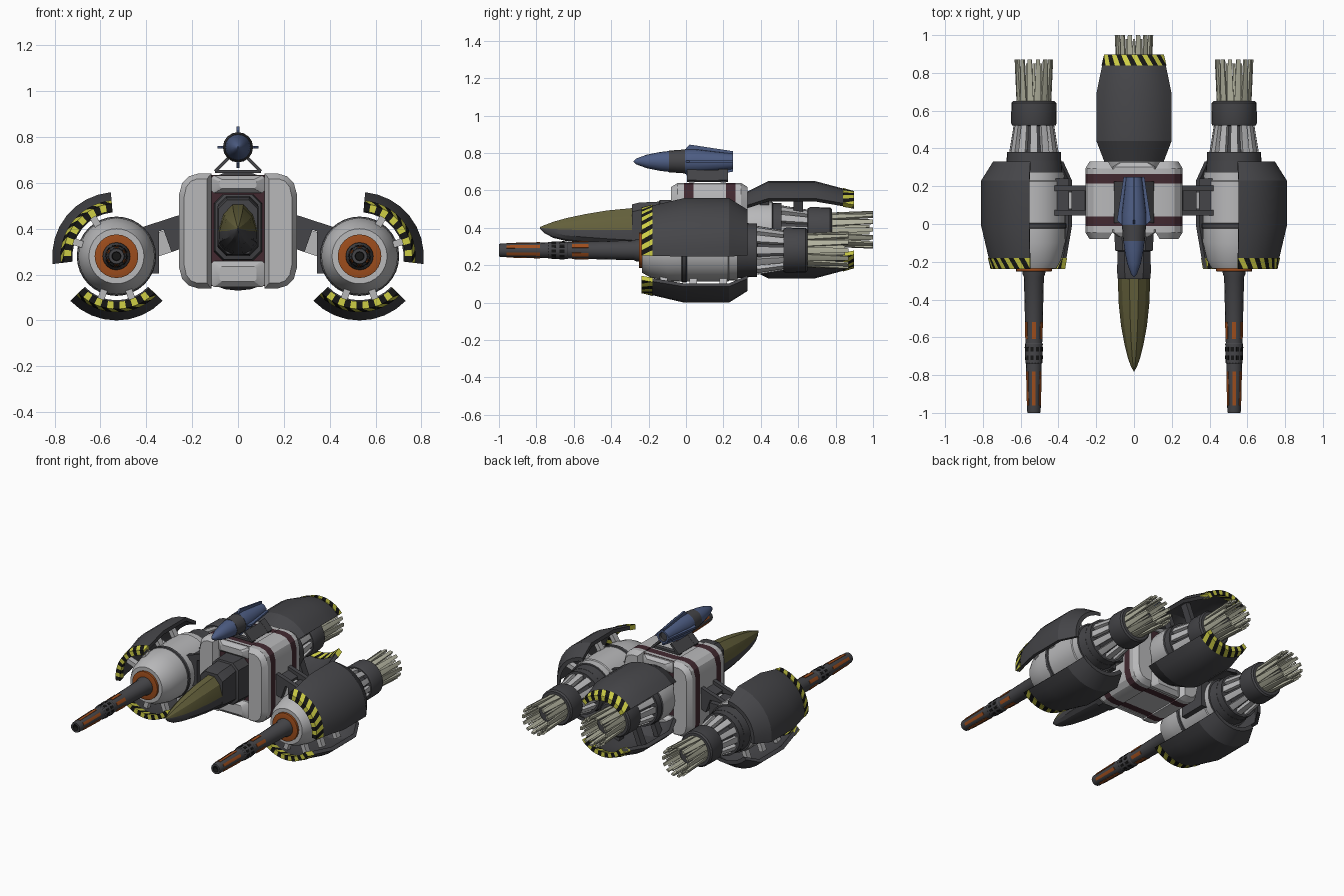
import bpy, bmesh, math
from math import sin, cos, radians as rad

if "Cube" in bpy.data.objects:
    bpy.data.objects.remove(bpy.data.objects["Cube"])

COL = {"dark_grey": (.06, .06, .066), "light_grey": (.48, .48, .49), "maroon": (.055, .022, .03),
       "olive_glass": (.13, .12, .045), "orange": (.34, .075, .012), "blue": (.075, .11, .23),
       "yellow": (.62, .62, .06), "black": (.008, .008, .008), "beige": (.44, .44, .34)}
NAMES = list(COL)
MATS = []
for n, c in COL.items():
    m = bpy.data.materials.new(n)
    m.diffuse_color = (*c, 1)
    m.use_nodes = True
    m.node_tree.nodes["Principled BSDF"].inputs["Base Color"].default_value = m.diffuse_color
    MATS.append(m)


def loft(bm, rings, mat, cap=None):
    """Skin closed rings of 3D points; mat is a name or a rule(segment, side)."""
    vs = [[bm.verts.new(p) for p in r] for r in rings]
    n, faces = len(rings[0]), []
    for i in range(len(vs) - 1):
        for k in range(n):
            j = (k + 1) % n
            f = bm.faces.new((vs[i][k], vs[i][j], vs[i + 1][j], vs[i + 1][k]))
            f.material_index = NAMES.index(mat(i, k) if callable(mat) else mat)
            faces.append(f)
    for r, i in ((vs[0], 0), (vs[-1], len(vs) - 2)):
        f = bm.faces.new(r)
        f.material_index = NAMES.index(cap or (mat(i, 0) if callable(mat) else mat))
        faces.append(f)
    bmesh.ops.recalc_face_normals(bm, faces=faces)


def part(name, *lofts):
    bm = bmesh.new()
    for l in lofts:
        loft(bm, *l)
    me = bpy.data.meshes.new(name)
    bm.to_mesh(me)
    bm.free()
    used = sorted({p.material_index for p in me.polygons})
    idx = [used.index(p.material_index) for p in me.polygons]
    for u in used:
        me.materials.append(MATS[u])
    me.polygons.foreach_set("material_index", idx)
    bpy.context.collection.objects.link(bpy.data.objects.new(name, me))


def lathe(c, prof, mats, n=24):
    """Turned part about a y axis through c=(x, z); mats gives one name per segment."""
    rings = [[(c[0] + r * cos(2 * math.pi * k / n), y, c[1] + r * sin(2 * math.pi * k / n))
              for k in range(n)] for y, r in prof]
    return rings, (lambda i, k: mats[i]) if isinstance(mats, list) else mats


def arc(c, y, r, t, a0, a1, n):
    """Curved strip section: outer arc out, inner arc back (angles in degrees)."""
    A = [rad(a0 + (a1 - a0) * k / n) for k in range(n + 1)]
    return [(c[0] + r * cos(a), y, c[1] + r * sin(a)) for a in A] + \
           [(c[0] + (r - t) * cos(a), y, c[1] + (r - t) * sin(a)) for a in reversed(A)]


def slats(c, y0, y1, r0, r1, h0, h1, count, t, mat, off=0):
    return [([arc(c, y0, r0, t, a - h0, a + h0, 2), arc(c, y1, r1, t, a - h1, a + h1, 2)], mat)
            for a in (off + 360 * k / count for k in range(count))]


def beam(p, q, wy, h, mat):
    """Box beam between p and q in the x-z plane, wy deep and h thick."""
    dx, dz = q[0] - p[0], q[2] - p[2]
    l = math.hypot(dx, dz)
    nx, nz = -dz / l * h / 2, dx / l * h / 2
    return [[(e[0] + s * nx, e[1] + u * wy / 2, e[2] + s * nz)
             for s, u in ((1, 1), (1, -1), (-1, -1), (-1, 1))] for e in (p, q)], mat


def armour(name, c, mid, half, prof, band):
    """Curved armour plate with hazard stripes between the y values in band."""
    part(name, ([arc(c, y, r, .025, mid - half, mid + half, 8) for y, r in prof], "dark_grey"))

    def rad_at(y):
        y = max(prof[0][0], min(prof[-1][0], y))
        for (ya, ra), (yb, rb) in zip(prof, prof[1:]):
            if y <= yb:
                return ra + (rb - ra) * (y - ya) / (yb - ya)
    step, lofts = 2 * half / 13, []
    clamp = lambda a: max(mid - half, min(mid + half, a))
    for k in range(-1, 14):
        a = mid - half + k * step
        spans = [(clamp(a + d), clamp(a + d + step)) for d in (0, step)]
        spans = [(p, q if q > p else p + .05) for p, q in spans]
        lofts.append(([arc(c, y, rad_at(y) + .004, .033, *s, 2) for y, s in zip(band, spans)],
                      "yellow" if k % 2 else "black"))
    part(name + "_hazard_band", *lofts)


def engine_tail(name, c, d):
    """Strutted tail, collar and slatted nozzle starting at y = .33 + d."""
    part(name + "_tail", lathe(c, [(.3 + d, .145), (.38 + d, .143), (.381 + d, .09), (.52 + d, .085),
                                   (.521 + d, .115), (.535 + d, .121), (.64 + d, .119),
                                   (.65 + d, .11), (.651 + d, .075), (.74 + d, .06)], "dark_grey"),
         *slats(c, .37 + d, .53 + d, .132, .106, 9, 9, 12, .03, "light_grey"))
    part(name + "_nozzle", *slats(c, .645 + d, .87 + d, .092, .102, 11.5, 6, 14, .014, "beige"),
         *slats(c, .645 + d, .85 + d, .08, .086, 6, 4, 14, .01, "beige", 13))


# engine pods, one each side
for s, side in ((1, "right"), (-1, "left")):
    c = (.53 * s, .28)
    part(side + "_pod", lathe(c, [(-.235, .1), (-.235, .12), (-.19, .145), (-.1, .166), (-.025, .168),
                                  (-.02, .173), (.0, .173), (.005, .168), (.225, .168), (.23, .162),
                                  (.275, .16), (.276, .15), (.335, .145)],
         ["light_grey"] * 4 + ["dark_grey"] * 3 + ["light_grey"] * 3 + ["dark_grey"] * 2, 32))
    part(side + "_pod_ring", lathe(c, [(-.22, .095), (-.25, .095), (-.252, .088), (-.252, .06), (-.23, .06)], "orange"))
    engine_tail(side + "_pod", c, 0)
    # long gun barrel with orange strips and black vents
    R = lambda y: .053 - (y + .27) * -.018 / .73
    part(side + "_barrel", lathe(c, [(-.2, .062), (-.265, .06), (-.28, .053), (-.63, R(-.63)), (-.635, .047),
                                     (-.735, .045), (-.74, R(-.74)), (-.99, .036), (-1, .033), (-1, .02), (-.97, .018)],
                                 ["dark_grey"] * 9 + ["black"], 16))
    trim = []
    for y0, y1, h, cnt, mat, e in ((-.61, -.52, 13, 6, "orange", .003), (-.96, -.78, 13, 6, "orange", .003),
                                   (-.675, -.65, 10, 10, "black", .005), (-.72, -.695, 10, 10, "black", .005)):
        trim += slats(c, y0, y1, R(y0) + e, R(y1) + e, h, h, cnt, .008, mat, 30)
    part(side + "_barrel_trim", *trim)
    # armour plates and their brackets
    struts = []
    for label, mid in (("outer", 39), ("lower", -90)):
        mid = mid if s > 0 else 180 - mid
        armour(f"{side}_{label}_armour", c, mid, 46,
               [(-.235, .226), (-.18, .24), (-.01, .28), (.23, .28), (.33, .217)], (-.237, -.18))
        for y in (-.12, .04, .2):
            for da in (-20, 20):
                a = rad(mid + da)
                struts.append(beam((c[0] + .15 * cos(a), y, c[1] + .15 * sin(a)),
                                   (c[0] + .235 * cos(a), y, c[1] + .235 * sin(a)), .04, .03, "light_grey"))
    part(side + "_armour_brackets", *struts)
    # arm joining pod to hull
    part(side + "_arm", beam((.22 * s, .125, .375), (.41 * s, .125, .31), .09, .1, "light_grey"),
         beam((.22 * s, .19, .45), (.42 * s, .19, .385), .03, .04, "dark_grey"),
         beam((.22 * s, .06, .45), (.42 * s, .06, .385), .03, .04, "dark_grey"),
         beam((.24 * s, .125, .38), (.31 * s, .125, .355), .15, .12, "dark_grey"),
         beam((.345 * s, .145, .3), (.42 * s, .145, .3), .19, .19, "dark_grey"))
    # hull side slab with maroon bands
    prof = [(.115, .64), (.175, .64), (.215, .628), (.243, .6), (.257, .55), (.257, .23),
            (.243, .18), (.215, .152), (.175, .14), (.115, .14)]
    rings = []
    for y, k in ((-.08, 1), (-.045, 0), (-.01, 0), (.04, 0), (.215, 0), (.265, 0), (.295, 0), (.33, 1)):
        rings.append([(s * (.185 + (x - .185) * (1 - .3 * k)), y, .39 + (z - .39) * (1 - .09 * k)) for x, z in prof])
    part(side + "_hull_slab", (rings, lambda i, k: "maroon" if i in (2, 4) else "light_grey"))


def rect(y, w, z0, z1, ch=.0):
    return [(-w + ch, y, z0), (w - ch, y, z0), (w, y, z0 + ch), (w, y, z1 - ch),
            (w - ch, y, z1), (-w + ch, y, z1), (-w, y, z1 - ch), (-w, y, z0 + ch)]


# hull core with maroon front, and chamfered blocks front and back
part("hull_core", ([rect(y, .12, .15, .635, .002) for y in (-.03, -.01, .04, .215, .265, .29)],
                   lambda i, k: "maroon" if i in (1, 3) else "light_grey", "maroon"))
blocks = []
for y0, y1 in ((-.02, -.07), (.28, .325)):
    for za, zb, zc, zd in ((.555, .632, .575, .615), (.145, .26, .17, .235)):
        blocks.append(([rect(y0, .115, za, zb, .01), rect((y0 + y1) / 2, .115, za, zb, .01),
                        rect(y1, .08, zc, zd, .01)], "light_grey"))
part("hull_end_blocks", *blocks)

# cockpit neck and pointed nose
part("cockpit_neck", ([rect(-.02, .105, .26, .55, .04), rect(-.14, .1, .265, .55, .04), rect(-.145, .086, .28, .54, .035),
                       rect(-.25, .09, .285, .535, .04), rect(-.29, .086, .29, .525, .04)], "dark_grey"))
nose = []
for y, w, zt, zb, zm in ((-.28, .088, .512, .287, .355), (-.42, .083, .498, .3, .36), (-.54, .07, .477, .315, .366),
                         (-.64, .051, .455, .328, .373), (-.71, .033, .434, .345, .383),
                         (-.755, .016, .416, .37, .392), (-.78, .002, .405, .395, .4)):
    A = [rad(12 + 31.2 * k) for k in range(6)] + [rad(198 + 28.8 * k) for k in range(6)]
    nose.append([(w * cos(a), y, zm + (zt - zm if sin(a) > 0 else zm - zb) * sin(a)) for a in A])
part("cockpit_nose", (nose, lambda i, k: "olive_glass" if k < 5 else "dark_grey", "dark_grey"))

# centre rear engine with upper and lower armour
C = (0, .39)
part("centre_engine", lathe(C, [(.27, .13), (.34, .15), (.46, .15), (.47, .14)],
                            ["light_grey", "light_grey", "dark_grey"]))
engine_tail("centre", C, .13)
brackets = []
for label, mid in (("upper", 90), ("under", -90)):
    armour(f"centre_{label}_armour", C, mid, 50,
           [(.33, .205), (.44, .26), (.69, .26), (.84, .22), (.895, .203)], (.84, .897))
    for y in (.42, .6):
        for da in (-22, 22):
            a = rad(mid + da)
            brackets.append(beam((.11 * cos(a), y, .39 + .11 * sin(a)),
                                 (.235 * cos(a), y, .39 + .235 * sin(a)), .05, .035, "dark_grey"))
part("centre_armour_brackets", *brackets)

# dorsal pod: pointed body, four swept fins and its mount
D = (0, .755)
part("dorsal_pod", lathe(D, [(-.28, .003), (-.265, .016), (-.21, .036), (-.14, .05), (-.09, .056), (-.09, .058),
                             (-.005, .064), (-.005, .066), (.05, .066), (.25, .042), (.25, .03), (.23, .028)],
                         ["blue"] * 4 + ["dark_grey"] * 3 + ["blue"] * 3 + ["dark_grey"], 16))
fins = []
for k in range(4):
    ca, sa = cos(k * math.pi / 2), sin(k * math.pi / 2)
    P = [(.03, .0), (.07, -.0), (.09, .02), (.055, .25), (.03, .25)]
    fins.append(([[(r * ca - t * sa, y, D[1] + r * sa + t * ca) for r, y in P] for t in (-.006, .006)], "blue"))
part("dorsal_fins", *fins)
mount = []
for y in (.03, .2):
    mount.append(beam((-.1, y, .65), (.1, y, .65), .03, .014, "dark_grey"))
    for s in (1, -1):
        mount.append(beam((.1 * s, y, .65), (.04 * s, y, .71), .05, .014, "dark_grey"))
for s in (1, -1):
    mount.append(beam((.1 * s, .115, .65), (.045 * s, .115, .705), .22, .012, "dark_grey"))
part("dorsal_mount", *mount)

# smooth the turned parts, keep real edges sharp
for o in bpy.context.collection.objects:
    o.select_set(True)
    bpy.context.view_layer.objects.active = o
bpy.ops.object.shade_smooth_by_angle(angle=rad(25))
